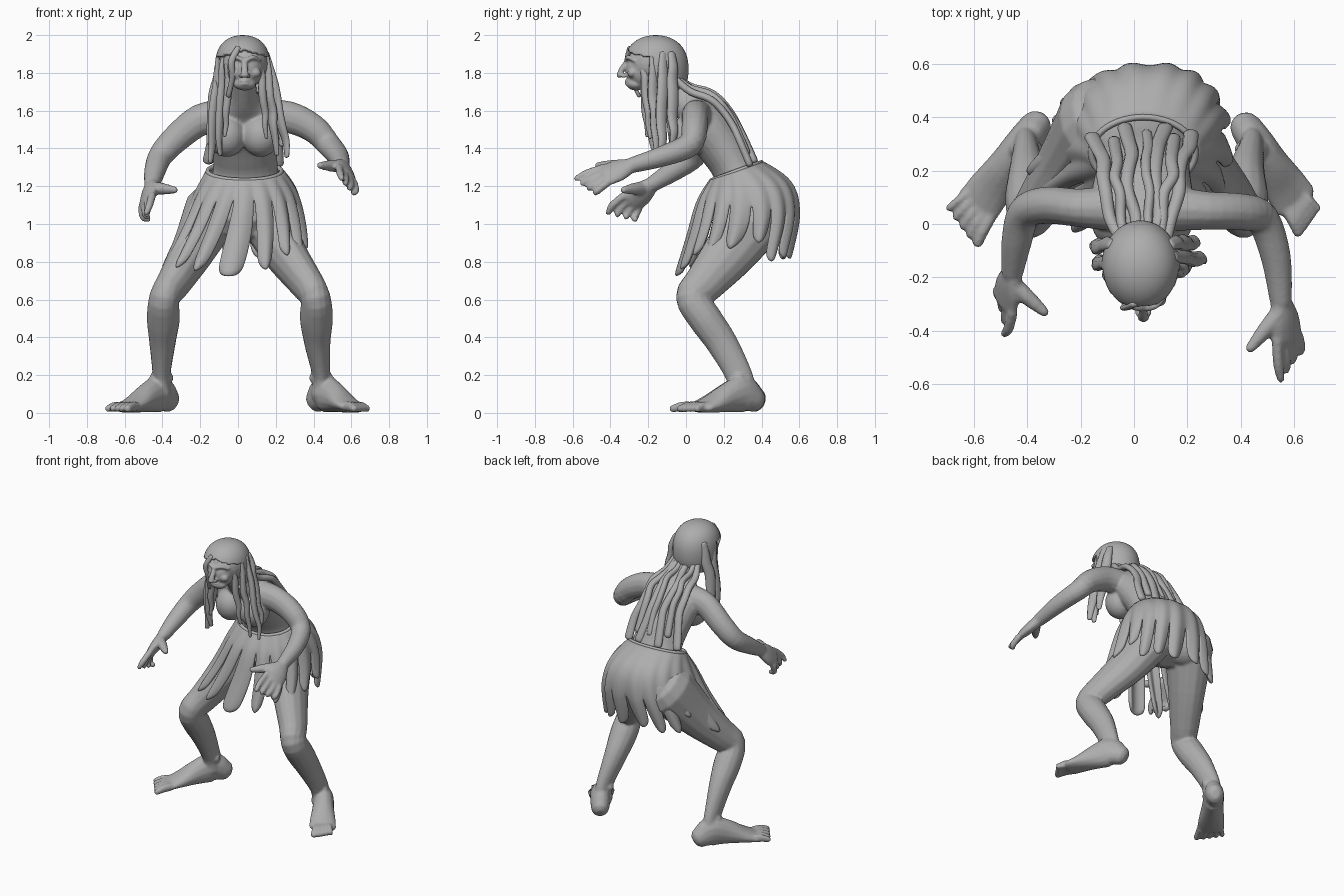
import bpy, bmesh, math, random
from mathutils import Vector, Matrix

random.seed(4)
cube = bpy.data.objects.get("Cube")
if cube:
    bpy.data.objects.remove(cube)

grey = bpy.data.materials.new("stone grey")
grey.use_nodes = True
color = (.42, .42, .42, 1)
grey.diffuse_color = color
grey.node_tree.nodes["Principled BSDF"].inputs["Base Color"].default_value = color


def finish(bm, name, voxel=0, smooth=3):
    """Turn a bmesh into a smooth object, optionally fused by a voxel remesh."""
    bmesh.ops.recalc_face_normals(bm, faces=bm.faces)
    mesh = bpy.data.meshes.new(name)
    bm.to_mesh(mesh)
    bm.free()
    mesh.materials.append(grey)
    mesh.shade_smooth()
    obj = bpy.data.objects.new(name, mesh)
    bpy.context.collection.objects.link(obj)
    if voxel:
        mod = obj.modifiers.new("fuse", 'REMESH')
        mod.mode, mod.voxel_size, mod.use_smooth_shade = 'VOXEL', voxel, True
        mod = obj.modifiers.new("soften", 'SMOOTH')
        mod.factor, mod.iterations = .5, smooth
    return obj


def spline(keys, steps):
    """Catmull-Rom samples through tuples of any length."""
    keys = [Vector(k) for k in keys]
    ext = [keys[0]] + keys + [keys[-1]]
    out = []
    for a, b, c, d in zip(ext, ext[1:], ext[2:], ext[3:]):
        for i in range(steps):
            t = i / steps
            out.append(b + (c - a) * t / 2 + (a * 2 - b * 5 + c * 4 - d) * t * t / 2
                       + (b * 3 - a - c * 3 + d) * t ** 3 / 2)
    return out + [keys[-1]]


def tube(bm, keys, side=(1, 0, 0), n=14, steps=4):
    """Loft ellipses (x, y, z, half width, half thickness) with rounded ends."""
    rows = spline(keys, steps)
    mid = [Vector(r[:3]) for r in rows]
    tan = [(mid[min(i + 1, len(mid) - 1)] - mid[max(i - 1, 0)]).normalized() for i in range(len(mid))]
    sections = [(p, t, r[3], r[4]) for p, t, r in zip(mid, tan, rows)]
    for end, sign in ((0, -1), (-1, 1)):
        p, t, a, b = sections[end]
        tips = [(p + t * sign * min(a, b) * h, t, a * s, b * s) for h, s in ((.5, .85), (.85, .45))]
        sections = tips[::-1] + sections if end == 0 else sections + tips
    rings = []
    for p, t, a, b in sections:
        u = Vector(side)
        u = (u - t * u.dot(t)).normalized()
        w = t.cross(u)
        rings.append([bm.verts.new(p + u * a * math.cos(q) + w * b * math.sin(q))
                      for q in (math.tau * i / n for i in range(n))])
    for r, s in zip(rings, rings[1:]):
        for i in range(n):
            bm.faces.new((r[i], r[(i + 1) % n], s[(i + 1) % n], s[i]))
    bm.faces.new(rings[0])
    bm.faces.new(rings[-1])


def blob(bm, center, size):
    bmesh.ops.create_uvsphere(bm, u_segments=24, v_segments=16, radius=1,
                              matrix=Matrix.LocRotScale(Vector(center), None, Vector(size)))


def hand(bm, wrist, index, pinky, index_tip, pinky_tip, thumb):
    wrist, index, pinky, tip_a, tip_b, thumb = map(Vector, (wrist, index, pinky, index_tip, pinky_tip, thumb))
    spread = pinky - index
    knuckle = (index + pinky) / 2
    tube(bm, [(*wrist, .042, .036), (*wrist.lerp(knuckle, .5), .07, .036), (*knuckle, .073, .028)], spread)
    for i in range(4):
        base, tip = index.lerp(pinky, i / 3), tip_a.lerp(tip_b, i / 3)
        bend = base.lerp(tip, .5) + (base - wrist) * .15
        tube(bm, [(*base, .021, .022), (*bend, .02, .021), (*tip, .016, .016)], spread, 8)
    root = wrist.lerp(index, .3)
    tube(bm, [(*root, .038, .036), (*root.lerp(thumb, .55), .031, .03), (*thumb, .019, .019)], spread, 8)


def foot(bm, heel, big, little):
    heel, big, little = Vector(heel), Vector(big), Vector(little)
    across = little - big
    ball = heel.lerp((big + little) / 2, .8)
    shape = ((0, .06, .07), (.2, .066, .1), (.48, .07, .082), (.78, .083, .05), (1, .088, .03))
    tube(bm, [(*heel.lerp(ball, f).xy, h, a, h) for f, a, h in shape], across)
    for i in range(5):
        tip = big.lerp(little, i / 4)
        r = .027 - .002 * i
        base = ball + across * (i / 4 - .5) * .75
        tube(bm, [(*base.xy, .034, r, .028), (*base.lerp(tip, .5).xy, .033, r * .85, .027),
                  (*tip.xy, .022, r * .8, .02)], across, 8)


# Body: torso, chest, limbs, hands and feet fused into one skin
bm = bmesh.new()
tube(bm, [(.03, .34, 1.08, .24, .19), (.04, .27, 1.27, .175, .125), (.035, .2, 1.4, .175, .13),
          (.03, .11, 1.52, .19, .13), (.03, .05, 1.6, .17, .1), (.03, -.03, 1.67, .08, .085),
          (.03, -.12, 1.77, .065, .075)], n=24)
for x in (-1, 1):
    blob(bm, (.03 + x * .09, .01, 1.465), (.1, .1, .11))
    blob(bm, (.03 + x * .12, .41, 1.06), (.15, .14, .16))
up = (0, 0, 1)
tube(bm, [(.12, .06, 1.57, .09, .09), (.27, .05, 1.565, .085, .073), (.4, .045, 1.505, .075, .07),
          (.48, .02, 1.42, .066, .064), (.53, -.12, 1.36, .056, .057), (.55, -.29, 1.31, .042, .042)], up)
tube(bm, [(-.07, .06, 1.57, .09, .09), (-.2, .06, 1.55, .085, .073), (-.33, .07, 1.45, .075, .07),
          (-.41, .04, 1.36, .066, .064), (-.44, -.07, 1.28, .056, .057), (-.455, -.18, 1.21, .042, .042)], up)
hand(bm, (.55, -.29, 1.31), (.535, -.43, 1.3), (.615, -.42, 1.215), (.55, -.58, 1.24), (.61, -.48, 1.165),
     (.435, -.465, 1.31))
hand(bm, (-.455, -.18, 1.21), (-.455, -.33, 1.15), (-.51, -.25, 1.085), (-.485, -.41, 1.06), (-.475, -.27, 1.025),
     (-.335, -.33, 1.18))
for sx, knee, ankle in ((1, .41, .44), (-1, .39, .405)):
    tube(bm, [(sx * .14, .38, 1.06, .15, .18), (sx * .24, .24, .86, .115, .145), (sx * (knee - .05), .1, .69, .09, .11),
              (sx * knee, .035, .61, .08, .09), (sx * (knee + .005), .1, .5, .088, .09),
              (sx * (knee + .01), .19, .37, .07, .083), (sx * ankle, .28, .2, .048, .072),
              (sx * ankle, .3, .1, .055, .075)])
    for dx in (-.047, .047):
        blob(bm, (sx * ankle + dx, .28, .185), (.016, .025, .025))
foot(bm, (.42, .36, 0), (.615, -.03, 0), (.685, .06, 0))
foot(bm, (-.37, .365, 0), (-.585, -.07, 0), (-.69, .06, 0))
finish(bm, "body", .009)

# Head with aged face features
bm = bmesh.new()
cx = .035
blob(bm, (cx, -.155, 1.85), (.125, .155, .13))
blob(bm, (cx, -.22, 1.815), (.095, .1, .1))
blob(bm, (cx, -.265, 1.742), (.06, .05, .035))
tube(bm, [(cx, -.305, 1.87, .014, .014), (cx, -.338, 1.82, .018, .016), (cx, -.352, 1.788, .022, .016)], n=10)
for s in (-1, 1):
    tube(bm, [(cx + s * .012, -.314, 1.868, .012, .014), (cx + s * .045, -.305, 1.882, .012, .014),
              (cx + s * .08, -.27, 1.865, .01, .012)], up, 8)
    blob(bm, (cx + s * .052, -.285, 1.8), (.034, .025, .026))
    blob(bm, (cx + s * .018, -.33, 1.785), (.013, .016, .011))
    blob(bm, (cx + s * .04, -.288, 1.838), (.02, .016, .012))
for z in (1.759, 1.742):
    tube(bm, [(cx - .038, -.288, z - .004, .007, .008), (cx, -.316, z, .008, .009),
              (cx + .038, -.288, z - .004, .007, .008)], up, 8)
finish(bm, "head", .006, 2)


def boxy(value, power):
    return math.copysign(abs(value) ** power, value)


# Hair cap, open around the face
bm = bmesh.new()
bmesh.ops.create_uvsphere(bm, u_segments=64, v_segments=48, radius=1)
for v in bm.verts:
    x, y, z = v.co
    v.co = Vector((cx - .01 + .148 * x * (1 + .16 * z * z), -.16 + .174 * y * (1 + .08 * z * z),
                   1.82 + .18 * boxy(z, .9)))


def face_side(f):
    c = f.calc_center_median()
    return c.z < 1.69 or (c.y < -.18 and c.z < 1.925 - abs(c.x - cx) * .3)


bmesh.ops.delete(bm, geom=[f for f in bm.faces if face_side(f)], context='FACES')
cap = finish(bm, "hair_cap")
mod = cap.modifiers.new("soft hairline", 'SMOOTH')
mod.iterations = 4
mod = cap.modifiers.new("thickness", 'SOLIDIFY')
mod.thickness, mod.offset = .022, -1

# Front locks emerging under the cap: top x and y, end x, y and z, half width
bm = bmesh.new()
for x, y, end_x, end_y, end_z, width in (
        (-.088, -.14, -.15, -.14, 1.33, .034), (-.072, -.2, -.1, -.17, 1.37, .03),
        (-.09, -.08, -.16, -.08, 1.43, .035), (-.045, -.24, -.065, -.2, 1.47, .022),
        (.14, -.18, .2, -.16, 1.37, .032), (.148, -.12, .265, -.13, 1.36, .036),
        (.145, -.07, .235, -.07, 1.42, .035), (.115, -.23, .15, -.19, 1.46, .022)):
    keys = []
    for i in range(8):
        t = i / 7
        wave = random.uniform(-.007, .007)
        taper = 1 - .45 * abs(2 * t - .9) ** 2
        keys.append((x + (end_x - x) * t ** .9 + wave, y + (end_y - y) * t + wave,
                     1.9 + (end_z - 1.9) * t, width * taper, .022 * taper))
    tube(bm, keys, (.6, .8 * (1 if x < 0 else -1), 0), 10)
tube(bm, [(0, -.3, 1.93, .016, .012), (-.035, -.315, 1.86, .018, .01), (-.03, -.295, 1.78, .015, .01),
          (-.05, -.25, 1.68, .014, .01)], n=8)
finish(bm, "front_locks")

# Back locks draped over the shoulders and spine
bm = bmesh.new()
for s, end, width in ((-1, .97, .027), (-.66, .86, .022), (-.36, 1, .026), (.12, .9, .02), (.4, 1, .027),
                      (.68, .9, .024), (1, 1, .027)):
    keys = []
    for k, (y, z) in enumerate(((-.05, 1.78), (.03, 1.72), (.13, 1.685), (.2, 1.63), (.265, 1.545),
                                (.31, 1.46), (.365, 1.34))):
        t = k / 6
        drop = t * (1 - end)
        keys.append((cx + s * (.1 + .085 * t) + random.uniform(-.014, .014), y - drop * .3 - .03 * s * s * t,
                     z + drop * .5 - .02 * s * s, width * (.8 + .3 * t), .02))
    tube(bm, keys, n=10)
finish(bm, "back_locks")

# Ragged skirt: centre x, half width, front y, front z, back y, back z down the cloth
rails = spline([(.035, .195, .135, 1.23, .4, 1.325), (.03, .27, .07, 1.11, .55, 1.22),
                (.005, .335, .025, .94, .59, 1.05), (-.05, .41, -.04, .72, .53, .79)], 10)


def cloth(th, v):
    i = min(int(v * 30), 29)
    x, rx, yf, zf, yb, zb = rails[i].lerp(rails[i + 1], v * 30 - i)
    power = 1 - .25 * v
    w = (1 - boxy(math.cos(th), power)) / 2
    rx *= 1 - .22 * w * v
    return Vector((x + .08 * v * w + rx * boxy(math.sin(th), power), yf + (yb - yf) * w, zf + (zb - zf) * w))


bm = bmesh.new()
strips, cols, rows = 17, 6, 7
step = math.tau / strips
for s in range(strips):
    mid = s * step
    length = random.uniform(.92, 1) - .2 * max(0, 1 - 3 * abs(math.cos(mid) + .25))
    if math.sin(mid) > .4 and math.cos(mid) > 0:
        length -= .13
    grid = []
    for r in range(2 * rows + 1):
        line = []
        for c in range(cols + 1):
            k = c / cols * 2 - 1
            th = mid + k * step / 2
            cut = .28 + .4 * (1 - math.cos(th)) / 2
            if r <= rows:
                v = cut * r / rows
            else:
                t = (r - rows) / rows
                th = mid + k * step / 2 * (.94 - .3 * t ** 3 - .15 * t * (1 + math.cos(mid)) / 2)
                v = cut + (length * (1 - .07 * k * k) - cut) * t
            fold = .008 * math.cos(k * math.pi) * r / rows
            p = cloth(th, v)
            line.append(bm.verts.new(p + Vector((math.sin(th), -math.cos(th), 0)) * fold))
        grid.append(line)
    for a, b in zip(grid, grid[1:]):
        for c in range(cols):
            bm.faces.new((a[c], b[c], b[c + 1], a[c + 1]))
bmesh.ops.remove_doubles(bm, verts=bm.verts, dist=.0005)
skirt = finish(bm, "ragged_skirt")
mod = skirt.modifiers.new("thickness", 'SOLIDIFY')
mod.thickness, mod.offset = .024, 0
mod = skirt.modifiers.new("rounding", 'SUBSURF')
mod.levels = mod.render_levels = 1

# Rolled waistband
bm = bmesh.new()
tube(bm, [(*cloth(math.tau * i / 24, 0), .014, .012) for i in range(25)], up, 8, 2)
finish(bm, "waistband")
